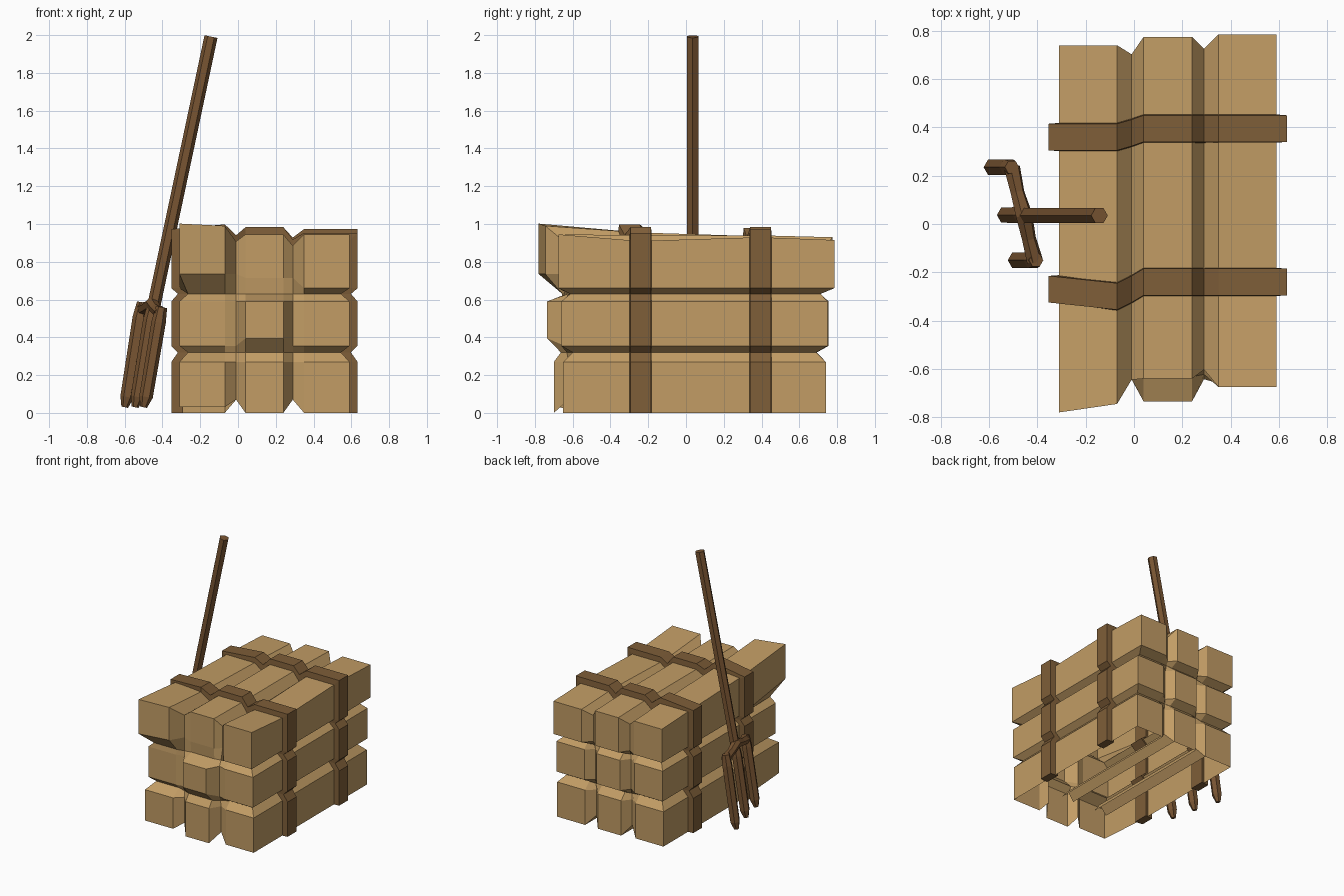
import bpy, bmesh, math
from mathutils import Vector

if "Cube" in bpy.data.objects:
    bpy.data.objects.remove(bpy.data.objects["Cube"])


def material(name, rgb):
    m = bpy.data.materials.new(name)
    m.diffuse_color = (*rgb, 1)
    m.use_nodes = True
    m.node_tree.nodes["Principled BSDF"].inputs["Base Color"].default_value = m.diffuse_color
    return m


HAY = material("straw tan", (0.54, 0.335, 0.13))
STRAP = material("strap brown", (0.21, 0.112, 0.04))
WOOD = material("fork brown", (0.19, 0.09, 0.032))


def finish(name, bm, mat):
    bmesh.ops.remove_doubles(bm, verts=bm.verts, dist=1e-5)
    bmesh.ops.recalc_face_normals(bm, faces=bm.faces)
    me = bpy.data.meshes.new(name)
    bm.to_mesh(me)
    bm.free()
    me.materials.append(mat)
    ob = bpy.data.objects.new(name, me)
    bpy.context.collection.objects.link(ob)
    return ob


# Lump grid: each side is split in three lumps by V grooves at index 2 and 5
XS = [-0.31, -0.07, -0.01, 0.04, 0.24, 0.29, 0.35, 0.59]
ZS = [0, 0.27, 0.32, 0.355, 0.59, 0.63, 0.66, 0.94]
TOPS = {"front": (0.99, 0.945, 0.945), "a": (0.955, 0.94, 0.91),
        "b": (0.935, 0.94, 0.93), "back": (0.92, 0.93, 0.915)}
FRONT = [(-0.70, -0.70, -0.65), (-0.66, -0.735, -0.66), (-0.76, -0.64, -0.675)]
BACK = [(0.72, 0.74, 0.74), (0.73, 0.755, 0.75), (0.74, 0.775, 0.785)]
GROOVE = (2, 5)


def lumps(i):
    return {2: (0, 1), 5: (1, 2)}.get(i, (0,) if i < 2 else (1,) if i < 5 else (2,))


def section(i, j, ring, grow=0.0, depth=0.045):
    """x and z of a grid point in a cross-section, grooves pushed inwards."""
    x, z = XS[i], ZS[j]
    if i in (0, 7):
        x += (grow - (depth if j in GROOVE else 0)) * (1 if i else -1)
    if j == 7:
        t = [TOPS[ring][c] for c in lumps(i)]
        z = sum(t) / len(t) + grow - (depth + 0.015 if i in GROOVE else 0)
    if j == 0 and i in GROOVE:
        z = 0.07
    return x, z


def end_point(i, j, ring):
    table, s = (FRONT, 1) if ring == "front" else (BACK, -1)
    vals = [table[r][c] for r in lumps(j) for c in lumps(i)]
    y = sum(vals) / len(vals)
    if i in GROOVE or j in GROOVE:
        y += 0.055 * s
    x, z = section(i, j, ring)
    if ring == "front":
        if j == 7 and i == 0:
            z += 0.012
        if j >= 6 and i < 2:
            y += -0.02 if i == 0 else 0.015
        if j == 6:
            z += (0.075, 0.055, 0)[lumps(i)[0]]
        if j == 3 and i in (3, 4):
            z += 0.04
        if j == 0 and i < 2:
            z += 0.03
    return Vector((x, y, z))


# path over left side, top and right side (the underside is open)
PATH = ([(0, j) for j in range(7)] + [(i, 7) for i in range(8)]
        + [(7, j) for j in range(6, -1, -1)])

# Bale
bm = bmesh.new()
for ring in ("front", "back"):
    g = [[bm.verts.new(end_point(i, j, ring)) for j in range(8)] for i in range(8)]
    for i in range(7):
        for j in range(7):
            bm.faces.new((g[i][j], g[i + 1][j], g[i + 1][j + 1], g[i][j + 1]))


def mid_ring(ring, y):
    out = []
    for i, j in PATH:
        x, z = section(i, j, ring)
        out.append(Vector((x, y, z)))
    return out


rings = [[end_point(i, j, "front") for i, j in PATH], mid_ring("a", -0.25),
         mid_ring("b", 0.39), [end_point(i, j, "back") for i, j in PATH]]
vr = [[bm.verts.new(p) for p in r] for r in rings]
for r0, r1 in zip(vr, vr[1:]):
    for k in range(len(PATH) - 1):
        bm.faces.new((r0[k], r0[k + 1], r1[k + 1], r1[k]))
# groove strips under the bale
for k in GROOVE:
    for i in (k - 1, k):
        back = [end_point(a, 0, "back") for a in (i, i + 1)]
        fr = [Vector((p.x, -0.4, p.z)) for p in back]
        bm.faces.new([bm.verts.new(p) for p in (back[0], back[1], fr[1], fr[0])])
finish("hay_bale", bm, HAY)


# Straps: a band following the lumps, slightly slanted over the left lump
def strap(name, ring, y_left, y_bend, y_right):
    bm = bmesh.new()
    rows = []
    for i, j in PATH:
        yc = y_left if i == 0 else y_bend if i == 1 else y_right
        if i == 2:
            yc = (y_bend + y_right) / 2
        xo, zo = section(i, j, ring, 0.043, 0.035)
        xi, zi = section(i, j, ring, -0.02)
        if (i, j) == (0, 7):
            zo -= 0.025
        rows.append([bm.verts.new(p) for p in (
            (xo, yc - 0.055, zo), (xo, yc + 0.055, zo),
            (xi, yc + 0.06, zi), (xi, yc - 0.06, zi))])
    for a, b in zip(rows, rows[1:]):
        for k in range(4):
            n = (k + 1) % 4
            bm.faces.new((a[k], a[n], b[n], b[k]))
    bm.faces.new(rows[0])
    bm.faces.new(rows[-1])
    finish(name, bm, STRAP)


strap("front_strap", "a", -0.27, -0.30, -0.24)
strap("back_strap", "b", 0.36, 0.36, 0.395)


# Fork: faceted tubes
def tube(name, pts, radii, sides=6):
    bm = bmesh.new()
    pts = [Vector(p) for p in pts]
    rows = []
    for n, (p, r) in enumerate(zip(pts, radii)):
        d = (pts[min(n + 1, len(pts) - 1)] - pts[max(n - 1, 0)]).normalized()
        u = d.cross(Vector((0.97, 0, 0.2))).normalized()
        if abs(d.z) > 0.7:
            u = d.cross(Vector((0, 1, 0))).normalized()
        v = d.cross(u)
        rows.append([bm.verts.new(p + r * (math.cos(a) * u + math.sin(a) * v))
                     for a in (2 * math.pi * k / sides for k in range(sides))])
    for a, b in zip(rows, rows[1:]):
        for k in range(sides):
            n = (k + 1) % sides
            bm.faces.new((a[k], a[n], b[n], b[k]))
    bm.faces.new(rows[0])
    bm.faces.new(rows[-1])
    return finish(name, bm, WOOD)


tube("fork_handle", [(-0.143, 0.035, 1.992), (-0.445, 0.035, 0.57)], [0.035, 0.035])
tube("fork_bridge", [(-0.505, 0.235, 0.55), (-0.482, 0.13, 0.56), (-0.455, 0.037, 0.58),
                     (-0.435, -0.06, 0.55), (-0.41, -0.155, 0.53)],
     [0.035, 0.03, 0.036, 0.03, 0.035])
for name, x, y, top in (("left_tine", -0.505, 0.235, 0.585), ("middle_tine", -0.45, 0.037, 0.57),
                        ("right_tine", -0.405, -0.15, 0.56)):
    tube(name, [(x, y, top), (x - 0.015, y, top - 0.08), (x - 0.082, y, 0.085),
                (x - 0.095, y, 0.03)], [0.03, 0.038, 0.036, 0.018])
